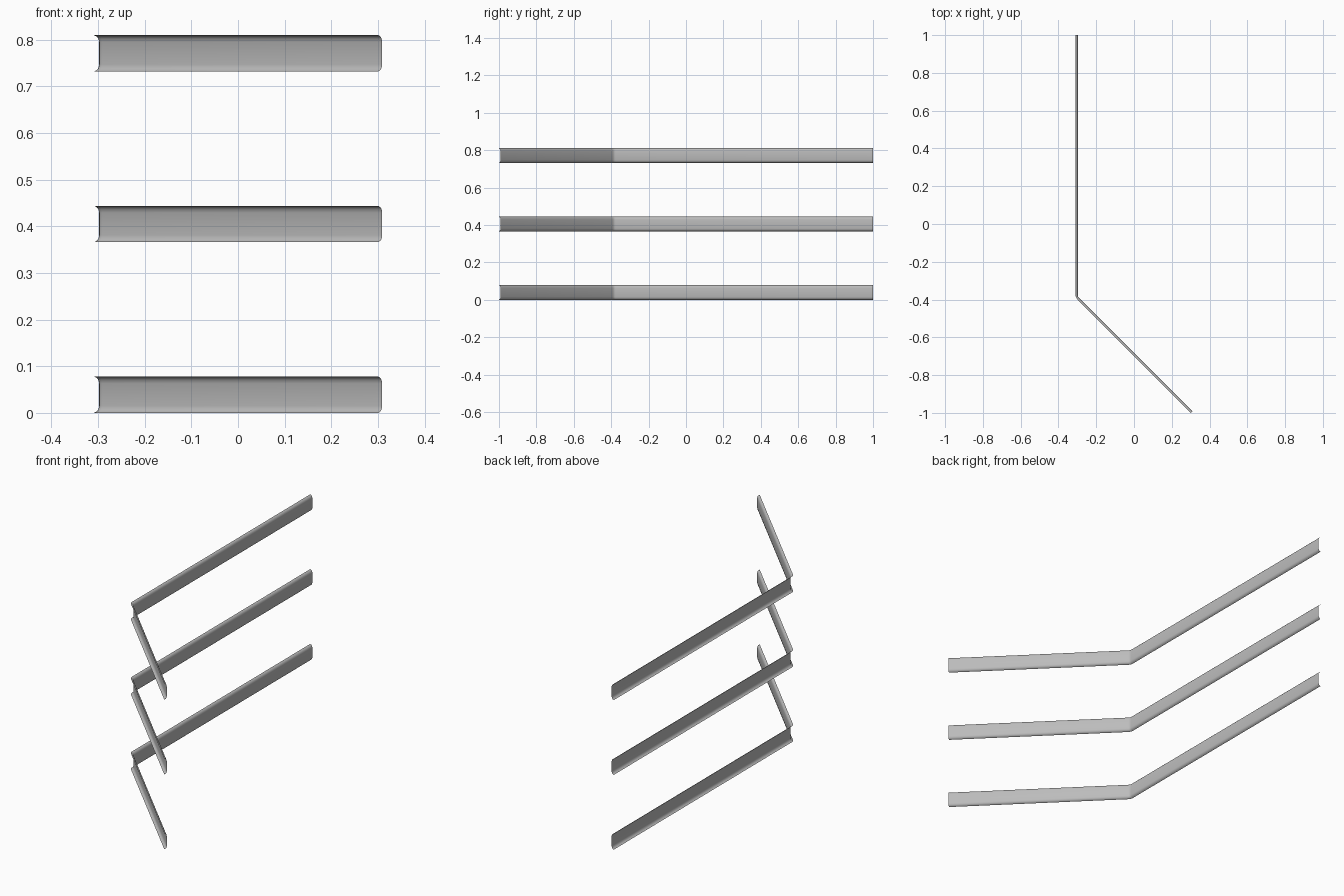
import bpy
import bmesh
from mathutils import Vector

cube = bpy.data.objects.get("Cube")
if cube:
    bpy.data.objects.remove(cube, do_unlink=True)

# Plain grey metal
metal = bpy.data.materials.new("grey_metal")
metal.use_nodes = True
grey = (0.5, 0.5, 0.5, 1)
metal.diffuse_color = grey
metal.node_tree.nodes["Principled BSDF"].inputs["Base Color"].default_value = grey

RAIL_HEIGHT = 0.078
SPACING = 0.366

# Shallow channel section (inward offset, height): curved lips around a flat web
lip = [(0, 0), (0.006, 0.003), (0.0098, 0.0075), (0.0115, 0.015)]
section = lip + [(d, RAIL_HEIGHT - h) for d, h in reversed(lip)]

# Plan path of the lip edge: long straight run, tight bend, diagonal run
back, corner, tip = Vector((-0.309, 1)), Vector((-0.309, -0.39)), Vector((0.301, -1))
bend_in = corner + (back - corner).normalized() * 0.014
bend_out = corner + (tip - corner).normalized() * 0.014
path = [back]
for i in range(5):
    t = i / 4
    path.append(bend_in * (1 - t) ** 2 + corner * 2 * t * (1 - t) + bend_out * t ** 2)
path.append(tip)


def inward_offset(i):
    """Mitred direction pointing to the inner side of the path."""
    before = (path[max(i, 1)] - path[max(i, 1) - 1]).normalized()
    j = min(i, len(path) - 2)
    after = (path[j + 1] - path[j]).normalized()
    middle = (before + after).normalized()
    return Vector((-middle.y, middle.x)) / middle.dot(before)


def make_rail(name, base):
    bm = bmesh.new()
    rows = []
    for i, p in enumerate(path):
        side = inward_offset(i)
        rows.append([bm.verts.new((*(p + side * d), base + h)) for d, h in section])
    for a, b in zip(rows, rows[1:]):
        for k in range(len(section) - 1):
            face = bm.faces.new((a[k], b[k], b[k + 1], a[k + 1]))
            face.smooth = True
    mesh = bpy.data.meshes.new(name)
    bm.to_mesh(mesh)
    bm.free()
    mesh.materials.append(metal)
    rail = bpy.data.objects.new(name, mesh)
    bpy.context.collection.objects.link(rail)


for level, label in enumerate(("lower", "middle", "upper")):
    make_rail(label + "_rail", level * SPACING)
